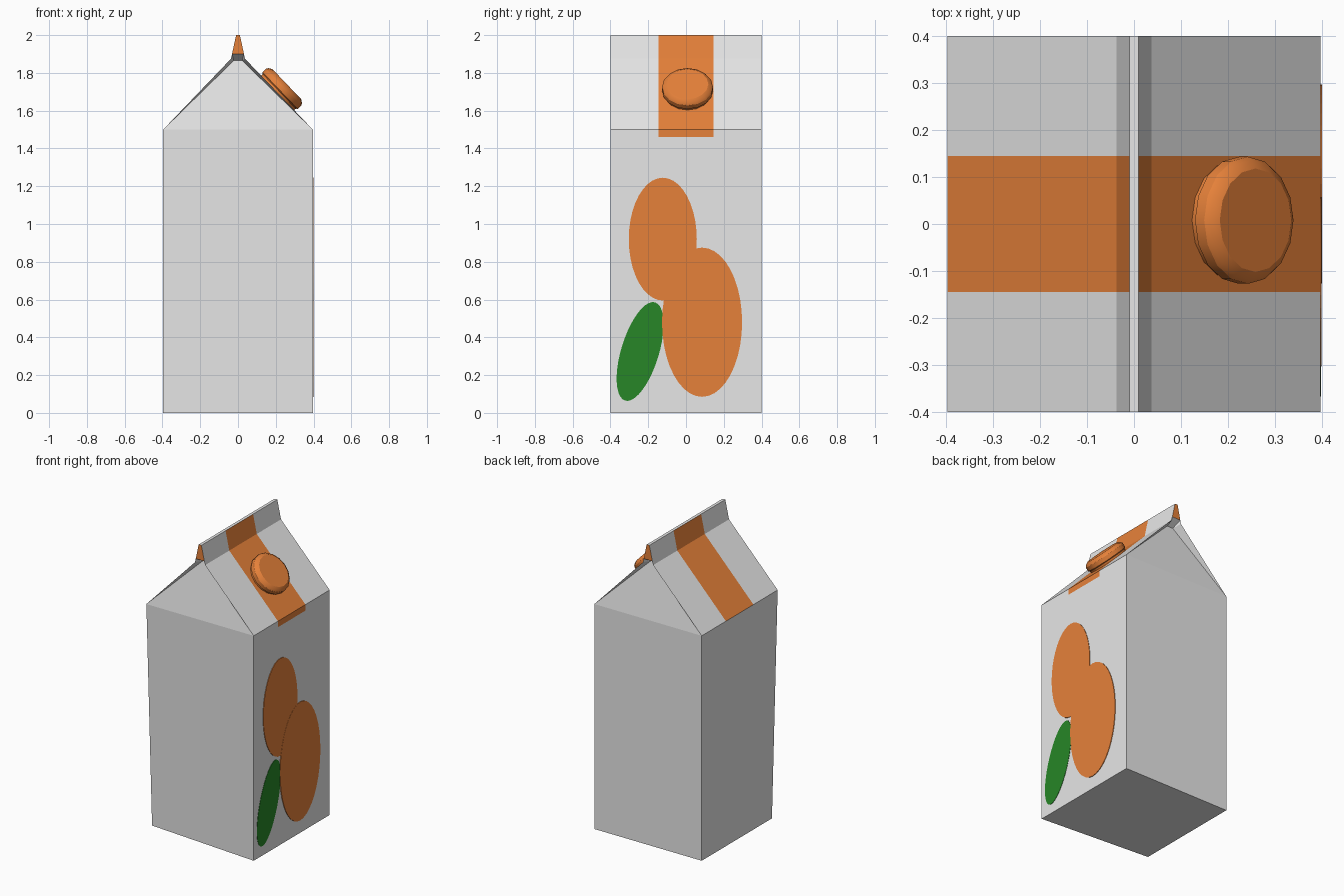
import bpy, bmesh, math
from mathutils import Matrix, Vector

if "Cube" in bpy.data.objects:
    bpy.data.objects.remove(bpy.data.objects["Cube"])


def material(name, rgb):
    m = bpy.data.materials.new(name)
    m.diffuse_color = (*rgb, 1)
    m.use_nodes = True
    m.node_tree.nodes["Principled BSDF"].inputs["Base Color"].default_value = m.diffuse_color
    return m


white = material("carton_white", (0.8, 0.8, 0.8))
orange = material("orange", (0.79, 0.22, 0.042))
green = material("leaf_green", (0.02, 0.24, 0.02))


def finish(name, bm, mats):
    bmesh.ops.recalc_face_normals(bm, faces=bm.faces)
    me = bpy.data.meshes.new(name)
    bm.to_mesh(me)
    bm.free()
    for m in mats:
        me.materials.append(m)
    ob = bpy.data.objects.new(name, me)
    bpy.context.collection.objects.link(ob)
    return ob


def lathe(name, profile, sides, matrix, mat):
    """Closed stack of rings (radius_a, radius_b, height) around local z."""
    bm = bmesh.new()
    rings = []
    for ra, rb, h in profile:
        rings.append([bm.verts.new(matrix @ Vector((ra * math.cos(a), rb * math.sin(a), h)))
                      for a in (2 * math.pi * i / sides for i in range(sides))])
    bm.faces.new(rings[0][::-1])
    bm.faces.new(rings[-1])
    for lo, hi in zip(rings, rings[1:]):
        for i in range(sides):
            j = (i + 1) % sides
            bm.faces.new((lo[i], lo[j], hi[j], hi[i]))
    return finish(name, bm, [mat])


# Carton: half profile from floor to eave, ridge foot, fin foot and fin top
W, D, STRIPE = 0.396, 0.4, 0.145
half = [(W, 0), (W, 1.5), (0.037, 1.875), (0.0316, 1.9), (0.01, 2.0)]
bm = bmesh.new()
v = {}
for s in (-1, 1):
    for e in (-1, 1):
        for i, (x, z) in enumerate(half):
            v[s, e, i] = bm.verts.new((s * x, e * D, z))
        # top of the folded-in gable
        v[s, e, "g"] = bm.verts.new((s * 0.022, e * (D - 0.06), 1.865))

striped = []
for s in (-1, 1):
    for i in range(4):
        f = bm.faces.new((v[s, -1, i], v[s, 1, i], v[s, 1, i + 1], v[s, -1, i + 1]))
        if i > 0 or s > 0:
            striped.append(f)
for i in (0, 4):  # floor and fin top
    bm.faces.new((v[-1, -1, i], v[1, -1, i], v[1, 1, i], v[-1, 1, i]))
for e in (-1, 1):
    # wall, gable, fin underside, fin end
    for a, b in ((0, 1), (1, "g"), ("g", 3), (3, 4)):
        f = bm.faces.new((v[-1, e, a], v[1, e, a], v[1, e, b], v[-1, e, b]))
        if b == 4:
            f.material_index = 1
    # narrow undersides of the roof edges
    for s in (-1, 1):
        bm.faces.new((v[s, e, 1], v[s, e, 2], v[s, e, "g"]))
        bm.faces.new((v[s, e, 2], v[s, e, 3], v[s, e, "g"]))

# Cut the roof stripe into the roof panels and the top of the right wall
for co, no in (((0, -STRIPE, 0), (0, 1, 0)), ((0, STRIPE, 0), (0, 1, 0)),
               ((0, 0, 1.46), (0, 0, 1))):
    edges = {ed for f in striped for ed in f.edges}
    verts = {p for f in striped for p in f.verts}
    res = bmesh.ops.bisect_plane(bm, geom=striped + list(edges) + list(verts),
                                 plane_co=co, plane_no=no, dist=1e-5)
    striped = list({g for g in res["geom"] if isinstance(g, bmesh.types.BMFace)})
for f in striped:
    c = f.calc_center_median()
    if abs(c.y) < STRIPE and c.z > 1.46:
        f.material_index = 1
# Slightly crushed lower corner
v[-1, -1, 0].co.y = -0.34
finish("carton", bm, [white, orange])

# Screw cap, square to the right roof panel
normal = Vector((0.375, 0, 0.359)).normalized()
place = (Matrix.Translation((0.21, 0.008, 1.694))
         @ normal.to_track_quat('Z', 'Y').to_matrix().to_4x4())
cap = lathe("screw_cap", [(r, r, h) for r, h in
            ((0.125, -0.005), (0.127, 0.012), (0.135, 0.018), (0.135, 0.045),
             (0.128, 0.056), (0.11, 0.067))], 16, place, orange)
bpy.context.view_layer.objects.active = cap
cap.select_set(True)
bpy.ops.object.shade_smooth_by_angle(angle=math.radians(30))


# Painted fruit and leaf: thin oval plates on the right wall
def oval(name, y, z, ry, rz, tilt, thick, mat):
    face_right = Matrix(((0, 0, 1, 0), (1, 0, 0, 0), (0, 1, 0, 0), (0, 0, 0, 1)))
    m = (Matrix.Translation((W, y, z)) @ face_right
         @ Matrix.Rotation(math.radians(tilt), 4, 'Z'))
    lathe(name, [(ry, rz, -0.002), (ry, rz, thick)], 40, m, mat)


oval("leaf", -0.243, 0.325, 0.1, 0.272, -17, 0.002, green)
oval("upper_fruit", -0.123, 0.92, 0.18, 0.325, 0, 0.003, orange)
oval("lower_fruit", 0.085, 0.48, 0.212, 0.395, 0, 0.004, orange)
